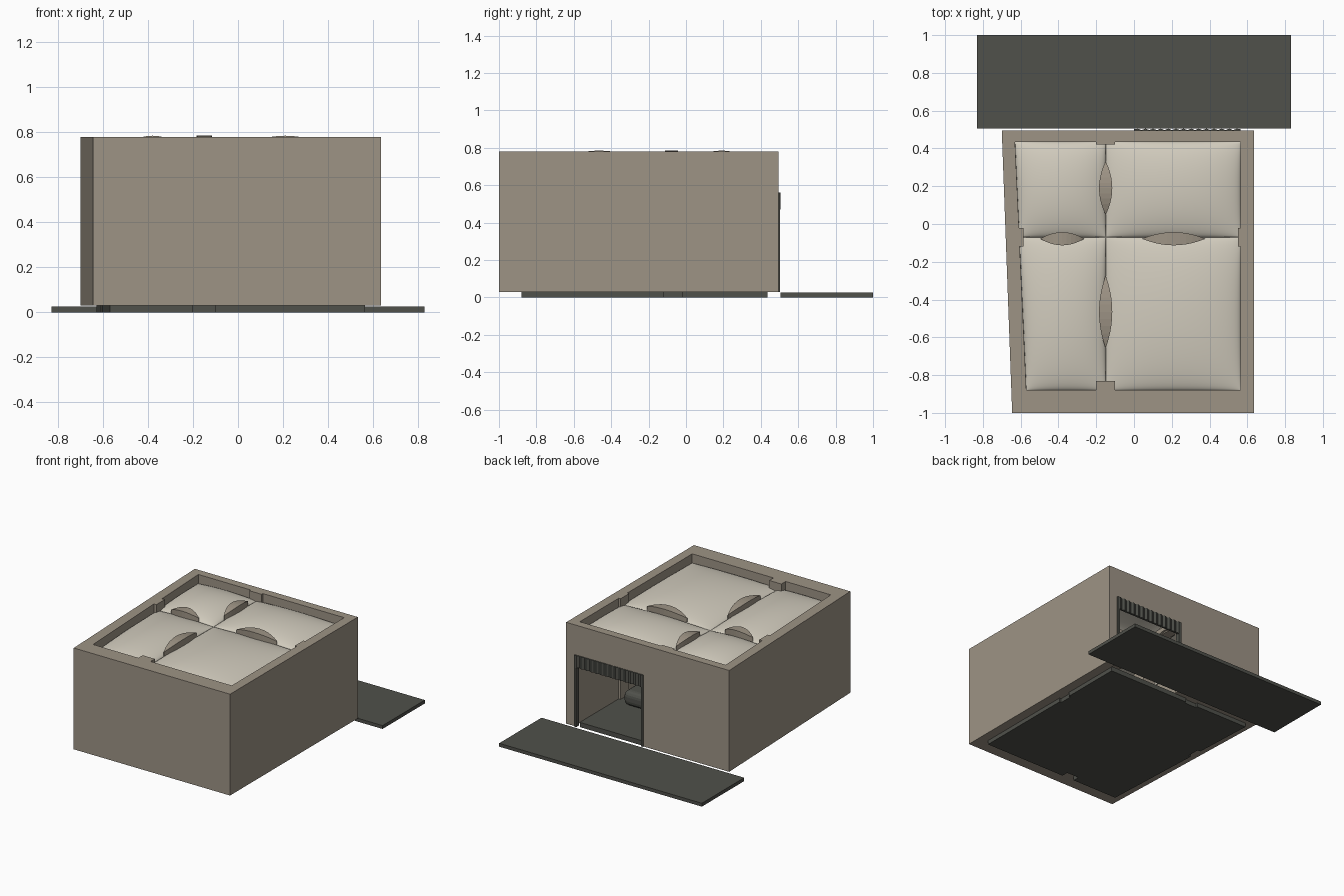
import bpy, bmesh, math
from mathutils import Vector

if "Cube" in bpy.data.objects:
    bpy.data.objects.remove(bpy.data.objects["Cube"])


def colour(name, rgb):
    m = bpy.data.materials.new(name)
    m.diffuse_color = (*rgb, 1)
    m.use_nodes = True
    m.node_tree.nodes["Principled BSDF"].inputs["Base Color"].default_value = m.diffuse_color
    return m


TAN = colour("tan_wall", (0.34, 0.295, 0.235))
CREAM = colour("cream_roof", (0.64, 0.60, 0.51))
DARK = colour("dark_grey", (0.08, 0.082, 0.07))


def finish(name, bm, mat):
    bmesh.ops.recalc_face_normals(bm, faces=bm.faces)
    me = bpy.data.meshes.new(name)
    bm.to_mesh(me)
    bm.free()
    me.materials.append(mat)
    ob = bpy.data.objects.new(name, me)
    bpy.context.collection.objects.link(ob)
    return ob


def extrude(name, pts, offset, mat):
    """Closed 3D outline swept along an offset."""
    bm = bmesh.new()
    face = bm.faces.new([bm.verts.new(p) for p in pts])
    res = bmesh.ops.extrude_face_region(bm, geom=[face], use_keep_orig=True)
    moved = [g for g in res["geom"] if isinstance(g, bmesh.types.BMVert)]
    bmesh.ops.translate(bm, verts=moved, vec=offset)
    return finish(name, bm, mat)


def slab(name, pts, z0, z1, mat):
    return extrude(name, [(x, y, z0) for x, y in pts], (0, 0, z1 - z0), mat)


def box(name, x0, x1, y0, y1, z0, z1, mat):
    return slab(name, [(x0, y0), (x1, y0), (x1, y1), (x0, y1)], z0, z1, mat)


CX, CY = -0.15, -0.07      # crossing of the roof seams

# Walls with pilasters, leaving the doorway open, plus lintel
inner = [(-0.10, 0.435), (-0.10, 0.42), (-0.20, 0.42), (-0.20, 0.435), (-0.63, 0.435),
         (-0.609, -0.02), (-0.585, -0.02), (-0.585, -0.12), (-0.605, -0.12),
         (-0.57, -0.88), (-0.20, -0.88), (-0.20, -0.83), (-0.10, -0.83), (-0.10, -0.88),
         (0.565, -0.88), (0.565, -0.12), (0.55, -0.12), (0.55, -0.02), (0.565, -0.02)]
outer = [(0.565, 0.495), (0.635, 0.495), (0.635, -1), (-0.645, -1), (-0.70, 0.495),
         (0, 0.495), (0, 0.435)]
slab("walls", outer + inner, 0.03, 0.78, TAN)
box("door_lintel", 0, 0.565, 0.435, 0.495, 0.56, 0.78, TAN)

# Floor and back apron
slab("floor", inner + [(0.565, 0.435)], 0, 0.035, DARK)
box("apron", -0.83, 0.83, 0.505, 1.0, 0, 0.025, DARK)

# Door frame and raised corrugated shutter
for side, x in (("left", 0.0), ("right", 0.547)):
    box("door_jamb_" + side, x, x + 0.018, 0.47, 0.503, 0.03, 0.56, DARK)
ridges = 28
profile = [(0.565 * i / ridges, 0.505 if i % 2 else 0.497) for i in range(ridges + 1)]
slab("shutter", profile + [(0.565, 0.485), (0, 0.485)], 0.47, 0.56, DARK)


# Low rounded vehicle parked inside
car = box("parked_vehicle", 0.14, 0.48, -0.50, 0.06, 0.04, 0.15, DARK)
bev = car.modifiers.new("round", "BEVEL")
bev.width, bev.segments = 0.04, 4

# Central column and arched beams to the pilasters
box("column", CX - 0.05, CX + 0.05, CY - 0.05, CY + 0.05, 0.03, 0.70, TAN)


def beam(name, a, b, along_y):
    n = 14
    pts = [(a, 0.70)]
    for i in range(n + 1):
        t = i / n
        pts.append((a + (b - a) * t, 0.55 + 0.12 * math.sin(math.pi * t)))
    pts.append((b, 0.70))
    if along_y:
        extrude(name, [(CX - 0.05, s, z) for s, z in pts], (0.1, 0, 0), TAN)
    else:
        extrude(name, [(s, CY - 0.05, z) for s, z in pts], (0, 0.1, 0), TAN)


beam("back_beam", CY + 0.05, 0.42, True)
beam("front_beam", -0.83, CY - 0.05, True)
beam("left_beam", -0.585, CX - 0.05, False)
beam("right_beam", CX + 0.05, 0.55, False)


# Lens shaped arch crowns showing between the roof pillows
def crown(name, centre, half, along_y):
    bm = bmesh.new()
    n = 10
    rows = []
    for i in range(n + 1):
        t = -1 + 2 * i / n
        w = 0.034 * (1 - t * t) + 0.001
        top = 0.785 - 0.035 * t * t
        row = []
        for side, z in ((-1, 0.66), (-1, top), (1, top), (1, 0.66)):
            s, c = centre + half * t, side * w
            p = (CX + c, s, z) if along_y else (s, CY - 0.008 + c, z)
            row.append(bm.verts.new(p))
        rows.append(row)
    for r, q in zip(rows, rows[1:]):
        for k in range(4):
            bm.faces.new((r[k], r[(k + 1) % 4], q[(k + 1) % 4], q[k]))
    bm.faces.new(rows[0])
    bm.faces.new(rows[-1])
    finish(name, bm, TAN)


crown("back_crown", 0.19, 0.14, True)
crown("front_crown", -0.465, 0.19, True)
crown("left_crown", -0.38, 0.115, False)
crown("right_crown", 0.21, 0.165, False)


# Domed roof pillows, one per bay
def pillow(name, corners):
    a, b, c, d = (Vector(p) for p in corners)
    n = 28
    bm = bmesh.new()
    grid = []
    for j in range(n + 1):
        v = -math.cos(math.pi * j / n)     # denser rows near the seams
        row = []
        for i in range(n + 1):
            u = -math.cos(math.pi * i / n)
            s, t = (u + 1) / 2, (v + 1) / 2
            p = a.lerp(b, s).lerp(d.lerp(c, s), t)
            h = (max(0, 1 - u * u) * max(0, 1 - v * v)) ** 0.55
            row.append(bm.verts.new((p.x, p.y, 0.712 + 0.063 * h)))
        grid.append(row)
    for j in range(n):
        for i in range(n):
            f = bm.faces.new((grid[j][i], grid[j][i + 1], grid[j + 1][i + 1], grid[j + 1][i]))
            f.smooth = True
    ob = finish(name, bm, CREAM)
    thick = ob.modifiers.new("thickness", "SOLIDIFY")
    thick.thickness = 0.01
    thick.offset = -1


LX = -0.607
pillow("roof_back_left", [(LX, CY), (CX, CY), (CX, 0.435), (-0.63, 0.435)])
pillow("roof_back_right", [(CX, CY), (0.565, CY), (0.565, 0.435), (CX, 0.435)])
pillow("roof_front_left", [(-0.57, -0.88), (CX, -0.88), (CX, CY), (LX, CY)])
pillow("roof_front_right", [(CX, -0.88), (0.565, -0.88), (0.565, CY), (CX, CY)])
